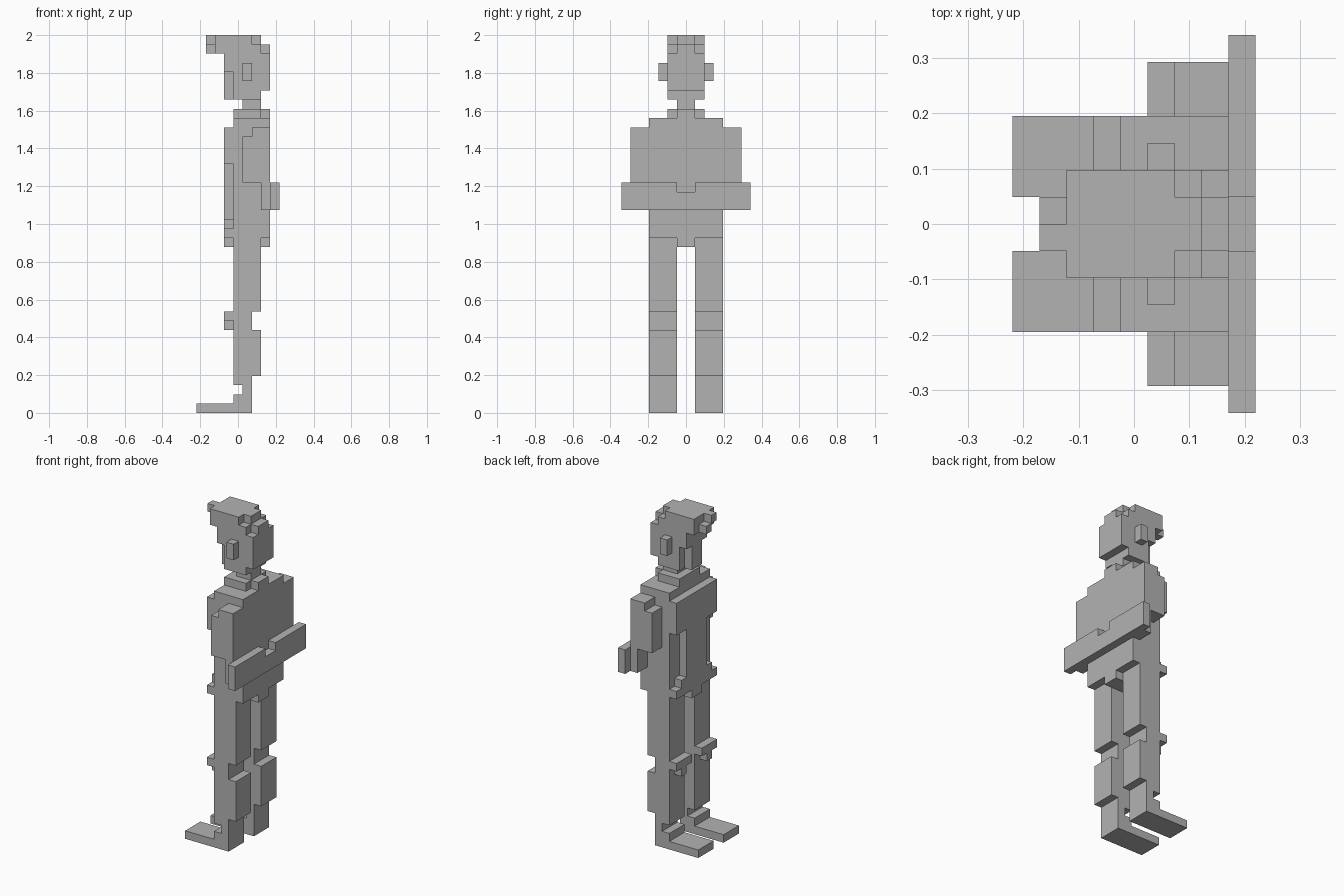
import bpy
import bmesh
from mathutils import Vector

if "Cube" in bpy.data.objects:
    bpy.data.objects.remove(bpy.data.objects["Cube"], do_unlink=True)

UNIT = 2 / 41                      # edge length of one block
CENTRE_X = 4.5                     # blocks from the toes to the middle

grey = bpy.data.materials.new("plain_grey")
grey.use_nodes = True
grey.diffuse_color = (0.45, 0.45, 0.45, 1)
grey.node_tree.nodes["Principled BSDF"].inputs["Base Color"].default_value = grey.diffuse_color

parts = {}                         # part name -> set of filled blocks


def block(part, x, y, z):
    """Fill a box of blocks; x counts from the toes, y from the middle plane."""
    cells = parts.setdefault(part, set())
    cells.update((i, j, k) for i in range(*x) for j in range(*y) for k in range(*z))


def slab(part, x, half, z):
    """Fill a box that is symmetric about the middle plane."""
    block(part, x, (-half, half), z)


def pair(part, x, y, z):
    """Fill a box on one side and its mirror image on the other."""
    block("left_" + part, x, (-y[1], -y[0]), z)
    block("right_" + part, x, y, z)


# Legs: foot, ankle, calf, knee and thigh
WIDE = (1, 4)
pair("foot", (0, 6), WIDE, (0, 1))
pair("foot", (4, 6), WIDE, (1, 2))
pair("ankle", (5, 6), WIDE, (2, 3))
pair("ankle", (4, 6), WIDE, (3, 4))
pair("calf", (4, 7), WIDE, (4, 9))
pair("knee", (4, 6), WIDE, (9, 11))
pair("knee", (3, 4), WIDE, (10, 11))
pair("knee", (3, 4), (2, 3), (9, 10))
pair("thigh", (4, 7), WIDE, (11, 19))

# Pelvis, with the front layer stepping up to the belly
slab("pelvis", (3, 8), 1, (18, 19))
slab("pelvis", (3, 8), 4, (19, 20))
slab("pelvis", (4, 8), 4, (20, 21))
slab("pelvis", (3, 4), 3, (20, 21))

# Torso: narrow belly panel, full chest, shoulders and collar
slab("torso", (4, 8), 4, (21, 32))
slab("belly", (3, 4), 2, (21, 27))
slab("chest", (3, 4), 4, (27, 31))
slab("collar", (4, 7), 2, (32, 33))
slab("collar", (7, 8), 1, (32, 33))

# Arms folded behind the back
SLEEVE = (4, 6)
pair("upper_arm", (5, 8), SLEEVE, (25, 30))
pair("upper_arm", (6, 8), SLEEVE, (30, 31))
pair("elbow", (7, 8), SLEEVE, (22, 25))
slab("crossed_forearms", (8, 9), 7, (22, 24))
pair("forearm_top", (8, 9), (1, 7), (24, 25))

# Neck and head
slab("neck", (5, 7), 1, (33, 34))
slab("head", (4, 7), 2, (34, 35))
slab("head", (4, 8), 2, (35, 39))
slab("face", (3, 4), 1, (34, 37))
slab("brow", (3, 4), 2, (37, 39))
pair("ear", (5, 6), (2, 3), (36, 38))

# Hair, rounded off at the back, with an uneven fringe
slab("hair", (2, 7), 2, (39, 40))
slab("hair", (7, 8), 1, (39, 40))
slab("hair", (2, 6), 2, (40, 41))
slab("hair", (6, 7), 1, (40, 41))
block("fringe", (1, 2), (0, 1), (39, 40))
block("fringe", (1, 2), (-1, 0), (40, 41))

filled = set().union(*parts.values())


def build(name, cells):
    """Skin the exposed sides of the blocks and merge coplanar faces."""
    bm = bmesh.new()
    for cell in cells:
        for axis in range(3):
            for sign in (-1, 1):
                step = Vector((0, 0, 0))
                step[axis] = sign
                if tuple(int(c + s) for c, s in zip(cell, step)) in filled:
                    continue
                side = Vector((0, 0, 0))
                side[(axis + 1) % 3] = 1
                up = step.cross(side)
                middle = Vector(cell) + Vector((0.5, 0.5, 0.5)) + step / 2
                corners = [middle + (side * a + up * b) / 2
                           for a, b in ((-1, -1), (1, -1), (1, 1), (-1, 1))]
                bm.faces.new([bm.verts.new((p - Vector((CENTRE_X, 0, 0))) * UNIT)
                              for p in corners])
    bmesh.ops.remove_doubles(bm, verts=bm.verts, dist=UNIT / 100)
    bmesh.ops.dissolve_limit(bm, angle_limit=0.01, verts=bm.verts, edges=bm.edges)
    mesh = bpy.data.meshes.new(name)
    bm.to_mesh(mesh)
    bm.free()
    mesh.materials.append(grey)
    bpy.context.collection.objects.link(bpy.data.objects.new(name, mesh))


for part_name, part_cells in parts.items():
    build(part_name, part_cells)
